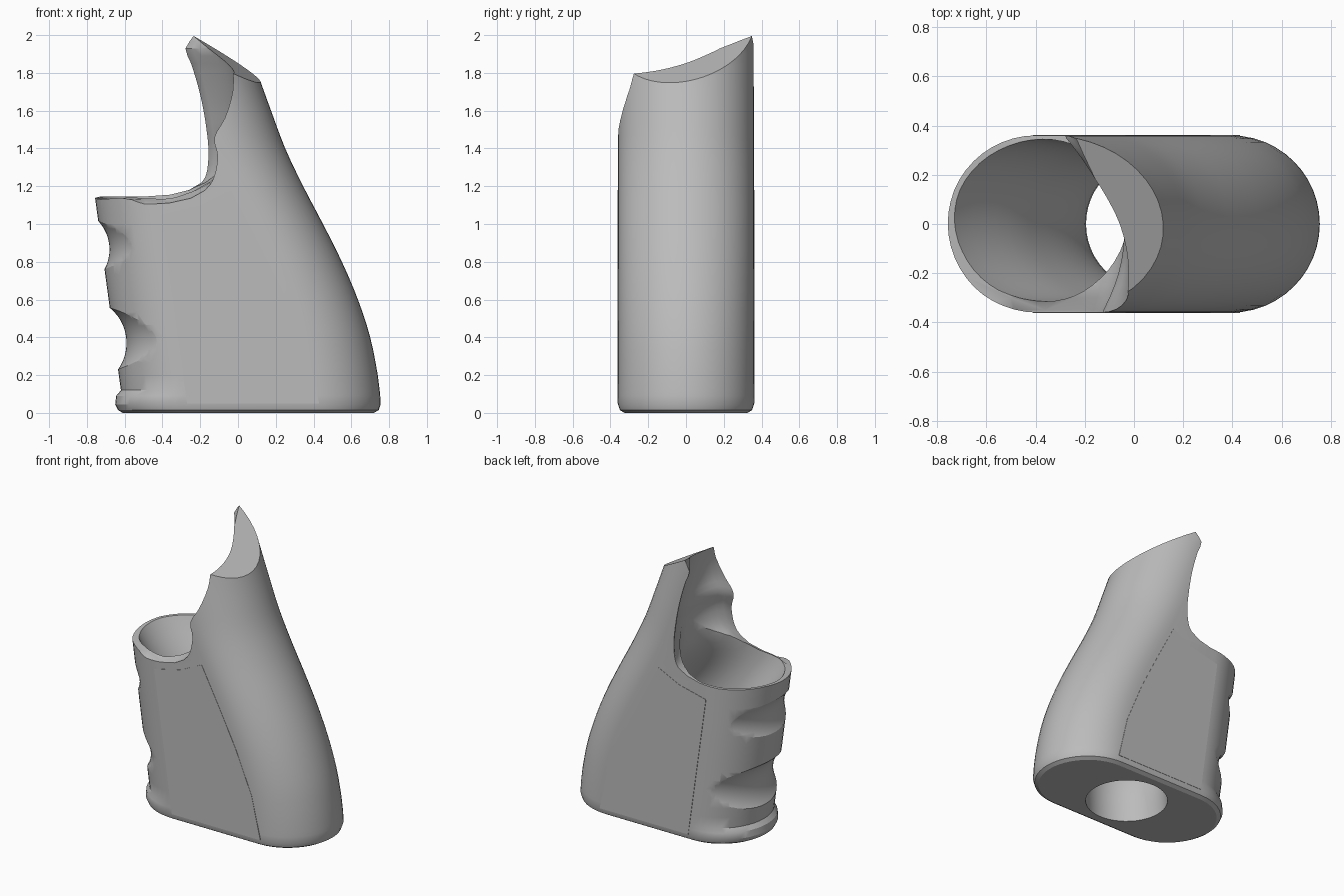
import bpy, bmesh, math
from mathutils import Vector

cube = bpy.data.objects.get("Cube")
if cube:
    bpy.data.objects.remove(cube, do_unlink=True)

grey = bpy.data.materials.new("matte_grey")
grey.use_nodes = True
grey.diffuse_color = (0.5, 0.5, 0.5, 1)
grey.node_tree.nodes["Principled BSDF"].inputs["Base Color"].default_value = (0.5, 0.5, 0.5, 1)


def sample(table, z):
    """Smoothly interpolate rows of (z, values...) at height z."""
    n = len(table)
    i = max(0, min(n - 2, sum(row[0] <= z for row in table) - 1))
    a, b = table[i], table[i + 1]
    h = b[0] - a[0]
    t = (z - a[0]) / h

    def slope(k, c):
        lo, hi = table[max(k - 1, 0)], table[min(k + 1, n - 1)]
        return (hi[c] - lo[c]) / (hi[0] - lo[0])

    out = []
    for c in range(1, len(a)):
        m0, m1 = slope(i, c) * h, slope(i + 1, c) * h
        out.append((2*t**3 - 3*t**2 + 1) * a[c] + (t**3 - 2*t**2 + t) * m0
                   + (3*t**2 - 2*t**3) * b[c] + (t**3 - t**2) * m1)
    return out


def heights(table, step):
    """All table heights plus evenly spaced ones between them."""
    zs = []
    for a, b in zip(table, table[1:]):
        k = max(1, round((b[0] - a[0]) / step))
        zs += [a[0] + (b[0] - a[0]) * j / k for j in range(k)]
    return zs + [table[-1][0]]


def loft(rings):
    bm = bmesh.new()
    loops = [[bm.verts.new(p) for p in ring] for ring in rings]
    n = len(loops[0])
    for a, b in zip(loops, loops[1:]):
        for i in range(n):
            j = (i + 1) % n
            bm.faces.new((a[i], a[j], b[j], b[i]))
    bm.faces.new(loops[0][::-1])
    bm.faces.new(loops[-1])
    bmesh.ops.recalc_face_normals(bm, faces=bm.faces)
    return bm


def make(name, bm):
    me = bpy.data.meshes.new(name)
    bm.to_mesh(me)
    bm.free()
    me.materials.append(grey)
    ob = bpy.data.objects.new(name, me)
    bpy.context.collection.objects.link(ob)
    return ob


def activate(ob):
    bpy.ops.object.select_all(action='DESELECT')
    ob.select_set(True)
    bpy.context.view_layer.objects.active = ob


def cut(ob, cutter):
    cutter.hide_render = True
    mod = ob.modifiers.new("cut", 'BOOLEAN')
    mod.operation = 'DIFFERENCE'
    mod.solver = 'EXACT'
    mod.object = cutter
    activate(ob)
    bpy.ops.object.modifier_apply(modifier=mod.name)
    bpy.data.objects.remove(cutter, do_unlink=True)


# Grip body: rounded slot sections, rows of height, front x, rear x, half width
BODY = [(0, -0.61, 0.72, 0.325), (0.015, -0.635, 0.745, 0.35), (0.045, -0.65, 0.755, 0.36),
        (0.09, -0.645, 0.753, 0.36), (0.12, -0.62, 0.75, 0.36), (0.2, -0.631, 0.74, 0.36),
        (0.4, -0.658, 0.70, 0.36), (0.6, -0.685, 0.635, 0.36), (0.8, -0.712, 0.55, 0.36),
        (1.0, -0.738, 0.45, 0.36), (1.2, -0.765, 0.345, 0.36), (1.4, -0.79, 0.25, 0.36),
        (1.6, -0.82, 0.175, 0.36), (1.78, -0.845, 0.11, 0.36), (2.15, -0.89, -0.02, 0.36)]


def slot(z):
    front, rear, w = sample(BODY, z)
    ring = []
    for cx, start in ((rear - w, -90), (front + w, 90)):
        for i in range(25):
            a = math.radians(start + i * 7.5)
            ring.append((cx + w * math.cos(a), w * math.sin(a), z))
    return ring


bm = loft([slot(z) for z in heights(BODY, 0.06)])
# Slanted flat top
geom = bm.verts[:] + bm.edges[:] + bm.faces[:]
res = bmesh.ops.bisect_plane(bm, geom=geom, plane_co=(0, 0, 1.82),
                             plane_no=(0.546, -0.135, 1), clear_outer=True)
bmesh.ops.holes_fill(bm, edges=[e for e in res["geom_cut"] if isinstance(e, bmesh.types.BMEdge)])
bmesh.ops.recalc_face_normals(bm, faces=bm.faces)
body = make("grip_body", bm)

# Inner bore: round at the base, leaning forward and widening into a cup
BORE = [(-0.1, 0.06, 0.27, 0.27, 0), (0.3, 0.06, 0.27, 0.27, 0), (0.75, -0.1, 0.33, 0.3, 0),
        (1.16, -0.375, 0.37, 0.33, 0.015), (1.4, -0.45, 0.42, 0.33, 0.015),
        (1.8, -0.5, 0.42, 0.3, 0), (2.3, -0.6, 0.42, 0.3, 0)]
rings = []
for z in heights(BORE, 0.06):
    cx, rx, ry, cy = sample(BORE, z)
    rings.append([(cx + rx * math.cos(t * math.tau / 48), cy + ry * math.sin(t * math.tau / 48), z)
                  for t in range(48)])
cut(body, make("bore_cutter", loft(rings)))

# Upper front opening: rows of height, edge x at -y side, edge x at +y side, hollow depth
OPENING = [(1.145, -0.5, -0.5, 0), (1.155, -0.36, -0.36, 0), (1.18, -0.25, -0.26, 0.02),
           (1.22, -0.18, -0.195, 0.06), (1.28, -0.135, -0.168, 0.09), (1.4, -0.112, -0.162, 0.11),
           (1.5, -0.13, -0.172, 0.11), (1.6, -0.075, -0.188, 0.1), (1.72, -0.04, -0.215, 0.09),
           (1.85, -0.04, -0.255, 0.09), (1.93, -0.04, -0.285, 0.09), (2.0, -0.04, -0.24, 0.08),
           (2.2, -0.04, -0.2, 0.08)]
rings = []
for z in heights(OPENING, 0.04):
    xf, xb, hollow = sample(OPENING, z)
    ring = [(-1.3, -0.5, z - 0.05)]
    for i in range(21):
        y = -0.5 + i * 0.05
        s = max(-1, min(1, y / 0.36))
        x = xf + (xb - xf) * (s + 1) / 2 + hollow * (1 - s * s)
        ring.append((x, y, z - 0.6 * min(0.08, max(0, -y - 0.28))))
    ring.append((-1.3, 0.5, z))
    rings.append(ring)
cut(body, make("opening_cutter", loft(rings)))

# Finger grooves: oval ring cutters wrapping the front
for name, z, rx, ry, tube in (("upper", 0.865, 0.62, 0.64, 0.22), ("lower", 0.37, 0.55, 0.62, 0.24)):
    bpy.ops.mesh.primitive_torus_add(location=(-0.28, 0, z), major_segments=96, minor_segments=48,
                                     major_radius=rx, minor_radius=tube)
    ring = bpy.context.object
    ring.name = name + "_groove_cutter"
    for v in ring.data.vertices:
        a = math.atan2(v.co.y, v.co.x)
        v.co.y += (ry - rx) * math.sin(a)
    # Keep only the front half, closed off
    bm = bmesh.new()
    bm.from_mesh(ring.data)
    res = bmesh.ops.bisect_plane(bm, geom=bm.verts[:] + bm.edges[:] + bm.faces[:],
                                 plane_co=(0, 0, 0), plane_no=(1, 0, 0), clear_outer=True)
    bmesh.ops.holes_fill(bm, edges=[e for e in bm.edges if e.is_boundary])
    bmesh.ops.recalc_face_normals(bm, faces=bm.faces)
    bm.to_mesh(ring.data)
    bm.free()
    cut(body, ring)

activate(body)
bpy.ops.object.shade_smooth_by_angle(angle=math.radians(30))

# Side panels: pyramid texture trimmed to the panel outline
SIDES = [(-0.41, 1.05), (-0.27, 0.05), (0.43, 0.05), (0.36, 0.35), (0.235, 0.65), (0.1, 0.92), (-0.035, 1.18)]
TOP = [(-0.41, 1.05), (-0.2, 1.1), (-0.035, 1.18)]
PITCH = 0.053


def panel(name, side):
    bm = bmesh.new()
    nx, nz = 17, 23
    vs = [[bm.verts.new((-0.43 + i * PITCH, -0.362, 0.03 + j * PITCH)) for i in range(nx + 1)]
          for j in range(nz + 1)]
    for j in range(nz):
        for i in range(nx):
            bm.faces.new((vs[j][i], vs[j][i + 1], vs[j + 1][i + 1], vs[j + 1][i]))
    bmesh.ops.poke(bm, faces=bm.faces[:], offset=0.022)

    def trim(a, b, clear):
        dx, dz = b[0] - a[0], b[1] - a[1]
        bmesh.ops.bisect_plane(bm, geom=bm.verts[:] + bm.edges[:] + bm.faces[:],
                               plane_co=(a[0], 0, a[1]), plane_no=(dz, 0, -dx), clear_outer=clear)

    for a, b in zip(SIDES, SIDES[1:]):
        trim(a, b, True)
    tops = list(zip(TOP, TOP[1:]))
    for a, b in tops:
        trim(a, b, False)

    def above(c):
        return all(c.z > a[1] + (b[1] - a[1]) * (c.x - a[0]) / (b[0] - a[0]) for a, b in tops)

    bmesh.ops.delete(bm, geom=[f for f in bm.faces if above(f.calc_center_median())], context='FACES')
    # Skirt sinking into the body
    rim = bmesh.ops.extrude_edge_only(bm, edges=[e for e in bm.edges if e.is_boundary])
    for v in rim["geom"]:
        if isinstance(v, bmesh.types.BMVert):
            v.co.y = -0.345
    if side > 0:
        for v in bm.verts:
            v.co.y = -v.co.y
        bmesh.ops.reverse_faces(bm, faces=bm.faces)
    return make(name, bm)


panel("front_textured_panel", -1)
panel("back_textured_panel", 1)
